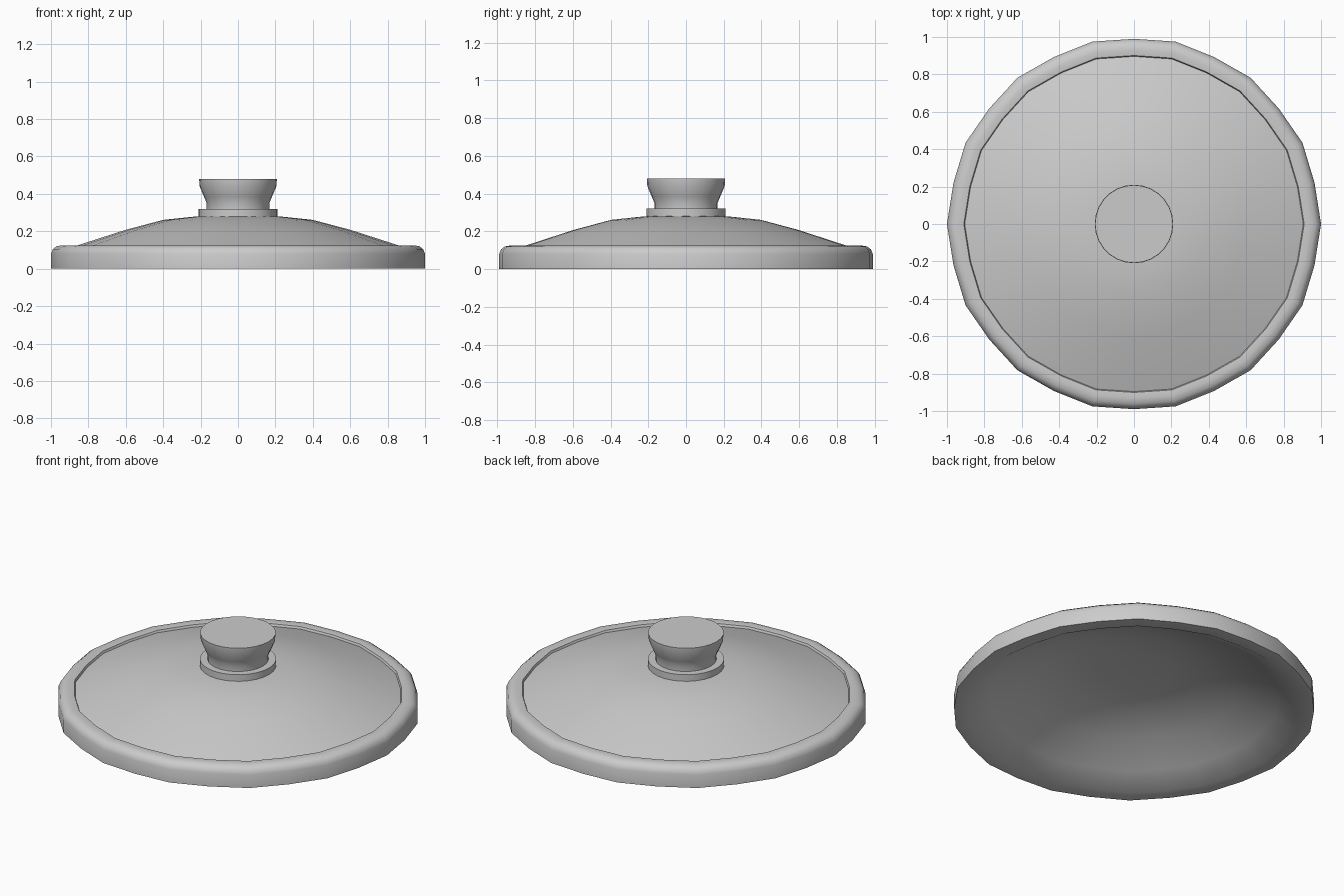
import bpy, bmesh, math

if "Cube" in bpy.data.objects:
    bpy.data.objects.remove(bpy.data.objects["Cube"])

SIDES = 28


def lathe(name, profile, flat=1.0, closed=False):
    """Revolve (radius, z) points; every second spoke is scaled by 'flat'."""
    bm = bmesh.new()
    rings = []
    for r, z in profile:
        if r == 0:
            rings.append([bm.verts.new((0, 0, z))] * SIDES)
            continue
        ring = []
        for i in range(SIDES):
            a = 2 * math.pi * i / SIDES
            k = r * (flat if i % 2 else 1.0)
            ring.append(bm.verts.new((k * math.cos(a), k * math.sin(a), z)))
        rings.append(ring)
    pairs = list(zip(rings, rings[1:]))
    if closed:
        pairs.append((rings[-1], rings[0]))
    for lo, hi in pairs:
        for i in range(SIDES):
            j = (i + 1) % SIDES
            bm.faces.new(dict.fromkeys((lo[i], lo[j], hi[j], hi[i])))
    bmesh.ops.recalc_face_normals(bm, faces=bm.faces)
    mesh = bpy.data.meshes.new(name)
    bm.to_mesh(mesh)
    bm.free()
    obj = bpy.data.objects.new(name, mesh)
    bpy.context.collection.objects.link(obj)
    bpy.ops.object.select_all(action='DESELECT')
    obj.select_set(True)
    bpy.context.view_layer.objects.active = obj
    bpy.ops.object.shade_smooth_by_angle(angle=math.radians(35))
    return obj


# Hollow lid: rounded rim, small step, shallow dome outside and inside
lathe("lid", [
    (0, 0.255), (0.2, 0.252), (0.4, 0.235), (0.6, 0.167), (0.8, 0.07),
    (0.92, 0), (1.0, 0), (1.0, 0.08), (0.99, 0.105), (0.97, 0.12),
    (0.94, 0.125), (0.91, 0.122), (0.905, 0.109), (0.87, 0.121),
    (0.6, 0.208), (0.4, 0.261), (0.22, 0.28), (0, 0.282),
], flat=0.99)

# Disc collar under the knob
lathe("knob_collar", [(0, 0.275), (0.21, 0.275), (0.21, 0.32), (0, 0.32)])

# Flared knob
lathe("knob", [
    (0, 0.31), (0.168, 0.31), (0.168, 0.352), (0.182, 0.385),
    (0.205, 0.44), (0.208, 0.48), (0, 0.48),
])
